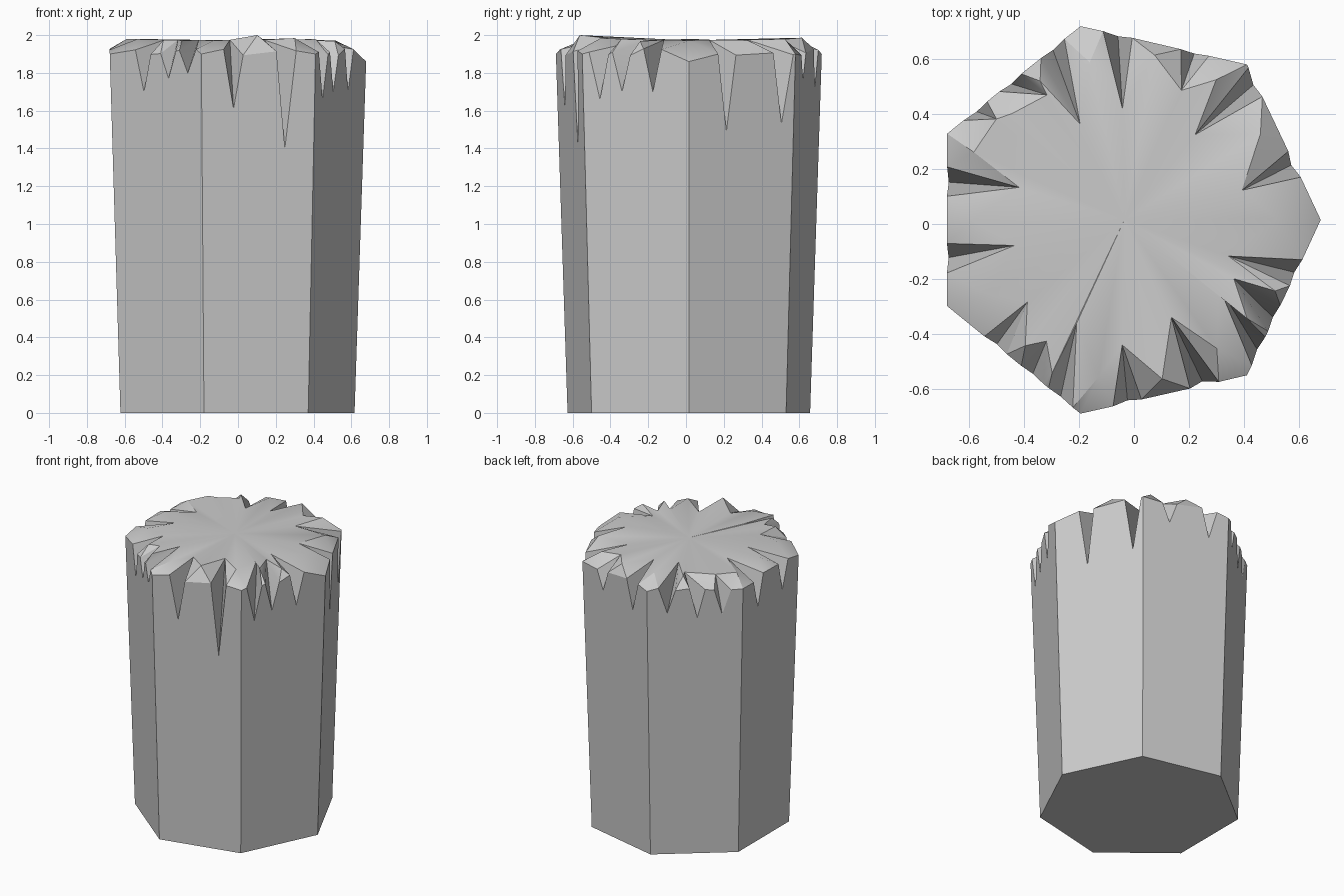
import bpy, bmesh, random
from math import sin, cos, pi, radians

if "Cube" in bpy.data.objects:
    bpy.data.objects.remove(bpy.data.objects["Cube"])

random.seed(4)
CX, CY, SIDES = -0.035, 0.015, 7
STEP = 360 / SIDES
HALF = 4.5   # half width of a chip in degrees

# chips around the rim: wall angle, wall low z, inner angle, inner radius
CHIPS = [(18, 1.49, 14, .44), (46, 1.53, 50, .40), (67, 1.76, 66, .51),
         (92, 1.72, 91, .40), (113, 1.74, 115, .38), (130, 1.70, 122, .53),
         (144, 1.72, 142, .59), (168, 1.70, 163, .40), (192, 1.72, 193, .41),
         (224, 1.70, 220, .46), (239, 1.77, 237, .52), (250, 1.80, 245, .41),
         (271, 1.61, 269, .45), (296, 1.40, 296, .39), (316, 1.66, 325, .42),
         (327, 1.70, 332, .45), (343, 1.70, 341, .40)]

bm = bmesh.new()


def polar(a, r, z):
    a = radians(a)
    return bm.verts.new((CX + r * cos(a), CY + r * sin(a) * 1.01, z))


def wall(a, z):
    """Point on the tapered seven-sided wall."""
    off = radians(a % STEP) - pi / SIDES
    return polar(a, (0.652 + 0.033 * z) * cos(pi / SIDES) / cos(off), z)


base = [wall(i * STEP, 0) for i in range(SIDES)]
rim = []                    # (angle, vertex) around the wall top
corners = {}
for i in range(SIDES):
    corners[i * STEP] = wall(i * STEP, 1.86 if i == 0 else 1.9)
    rim.append((i * STEP, corners[i * STEP]))

# chip facets
chips = []
for a, low, ia, ir in CHIPS:
    left = wall(a - HALF, random.uniform(1.89, 1.93))
    deep = wall(a, low)
    right = wall(a + HALF, random.uniform(1.89, 1.93))
    inner = polar(ia, ir, 1.975)
    rim += [(a - HALF, left), (a, deep), (a + HALF, right)]
    bm.faces.new((left, deep, inner))
    bm.faces.new((deep, right, inner))
    chips.append((a, left, right, inner))

# bevelled teeth between chips and the flat star-shaped top
centre = polar(0, 0, 1.972)
for k, (a, _, right, inner) in enumerate(chips):
    b, left, _, nxt = chips[(k + 1) % len(chips)]
    if b < a:
        b += 360
    edge = [right] + [v for c, v in corners.items()
                      if a < c < b or a < c + 360 < b] + [left]
    peak = polar((a + b) / 2, random.uniform(.55, .61), random.uniform(1.965, 1.99))
    if k == 12:
        peak.co.z = 2.0
    bm.faces.new((inner, right, peak))
    for p, q in zip(edge, edge[1:]):
        bm.faces.new((p, q, peak))
    bm.faces.new((peak, left, nxt))
    bm.faces.new((inner, peak, centre))
    bm.faces.new((peak, nxt, centre))

# walls and underside
rim.sort(key=lambda t: t[0])
for i in range(SIDES):
    lo, hi = i * STEP, (i + 1) * STEP
    top = [v for a, v in rim if lo - 1e-4 < a < hi - 1e-4]
    top.append(corners[((i + 1) % SIDES) * STEP])
    bm.faces.new([base[(i + 1) % SIDES], base[i]][::-1] + top[::-1])
bm.faces.new(base[::-1])

bmesh.ops.triangulate(bm, faces=[f for f in bm.faces if len(f.verts) > 4])
bmesh.ops.recalc_face_normals(bm, faces=bm.faces)
mesh = bpy.data.meshes.new("stone_pillar")
bm.to_mesh(mesh)
bm.free()
pillar = bpy.data.objects.new("stone_pillar", mesh)
bpy.context.collection.objects.link(pillar)
bpy.context.view_layer.objects.active = pillar
pillar.select_set(True)
bpy.ops.object.shade_smooth_by_angle(angle=radians(30))
